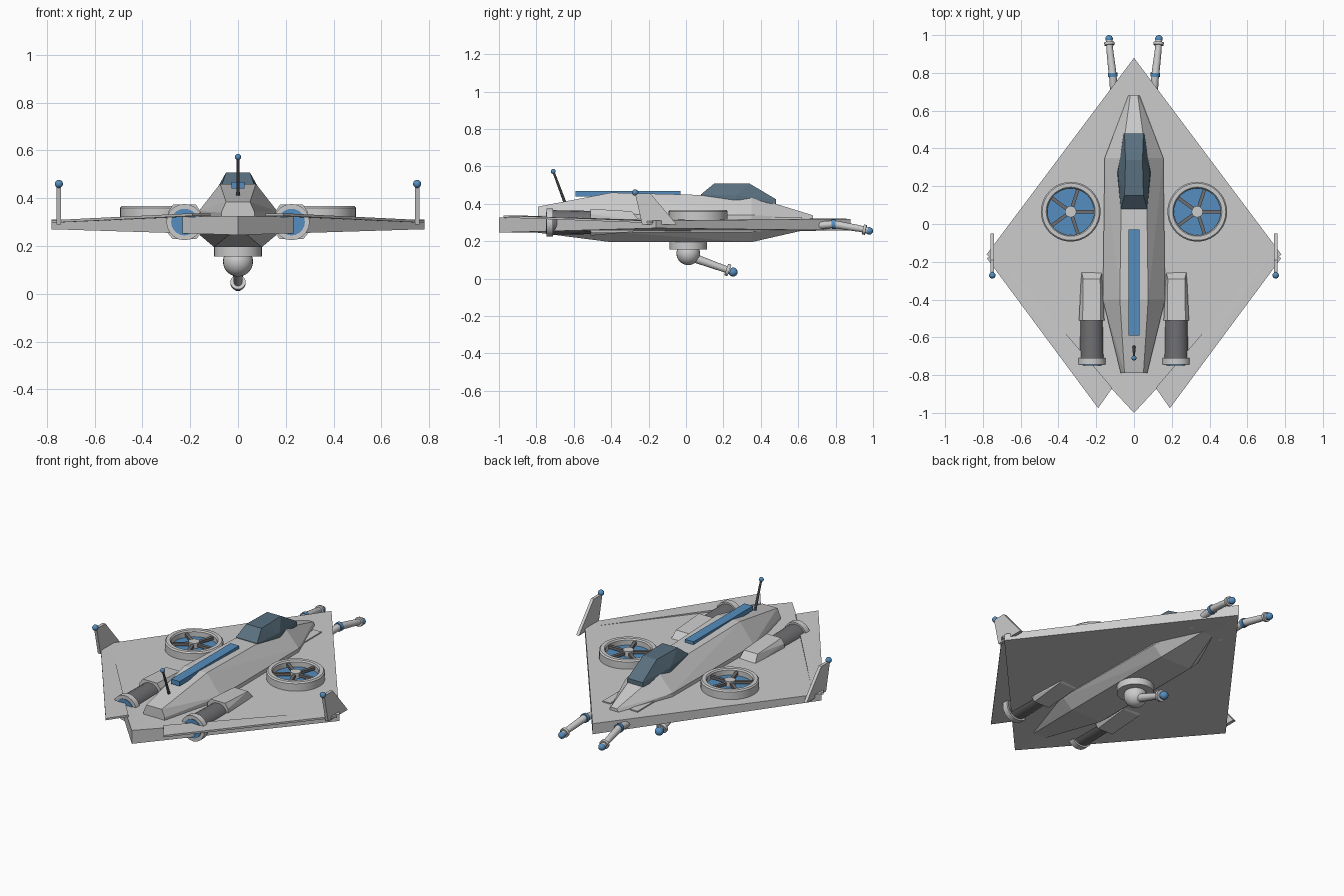
import bpy, bmesh, math
from mathutils import Vector

if "Cube" in bpy.data.objects:
    bpy.data.objects.remove(bpy.data.objects["Cube"])


def material(name, rgb):
    m = bpy.data.materials.new(name)
    m.diffuse_color = (*rgb, 1)
    m.use_nodes = True
    m.node_tree.nodes["Principled BSDF"].inputs["Base Color"].default_value = m.diffuse_color
    return m


BLUE = material("blue", (0.09, 0.27, 0.52))
GLASS = material("glass", (0.10, 0.16, 0.21))
DARK = material("dark_grey", (0.16, 0.16, 0.17))


def finish(name, bm, mat=None, smooth=False):
    bmesh.ops.recalc_face_normals(bm, faces=bm.faces[:])
    me = bpy.data.meshes.new(name)
    bm.to_mesh(me)
    bm.free()
    ob = bpy.data.objects.new(name, me)
    bpy.context.collection.objects.link(ob)
    if mat:
        me.materials.append(mat)
    if smooth:
        bpy.ops.object.select_all(action='DESELECT')
        ob.select_set(True)
        bpy.context.view_layer.objects.active = ob
        bpy.ops.object.shade_smooth_by_angle(angle=math.radians(35))
    return ob


def hull(name, pts, mat=None):
    """Faceted convex solid around a few points."""
    bm = bmesh.new()
    for p in pts:
        bm.verts.new(p)
    out = bmesh.ops.convex_hull(bm, input=bm.verts[:])
    junk = {g for g in out["geom_interior"] + out["geom_unused"] if isinstance(g, bmesh.types.BMVert)}
    bmesh.ops.delete(bm, geom=list(junk), context='VERTS')
    bmesh.ops.dissolve_limit(bm, angle_limit=0.006, verts=bm.verts[:], edges=bm.edges[:])
    return finish(name, bm, mat)


def box(name, x0, x1, y0, y1, z0, z1, mat=None):
    return hull(name, [(x, y, z) for x in (x0, x1) for y in (y0, y1) for z in (z0, z1)], mat)


def rod(name, a, b, r1, r2=None, mat=None, sides=20):
    """Cylinder or cone between two points."""
    a, b = Vector(a), Vector(b)
    bm = bmesh.new()
    bmesh.ops.create_cone(bm, cap_ends=True, segments=sides, radius1=r1,
                          radius2=r1 if r2 is None else r2, depth=(b - a).length)
    rot = (b - a).to_track_quat('Z', 'Y')
    for v in bm.verts:
        v.co = rot @ v.co + (a + b) / 2
    return finish(name, bm, mat, True)


def ball(name, c, r, mat=None):
    bm = bmesh.new()
    bmesh.ops.create_uvsphere(bm, u_segments=24, v_segments=14, radius=r)
    bmesh.ops.translate(bm, vec=c, verts=bm.verts[:])
    return finish(name, bm, mat, True)


def ring(name, c, profile, sides=40):
    """Closed (radius, z) profile turned about a vertical axis."""
    bm = bmesh.new()
    loops = []
    for i in range(sides):
        t = 2 * math.pi * i / sides
        loops.append([bm.verts.new((c[0] + r * math.cos(t), c[1] + r * math.sin(t), z)) for r, z in profile])
    n = len(profile)
    for i in range(sides):
        p, q = loops[i], loops[(i + 1) % sides]
        for j in range(n):
            bm.faces.new((p[j], p[(j + 1) % n], q[(j + 1) % n], q[j]))
    return finish(name, bm, None, True)


def sections(data):
    """Left-right symmetric points from {y: [(x, z), ...]}."""
    return [(s * x, y, z) for y, sec in data.items() for x, z in sec for s in (-1, 1)]


# Diamond wing
hull("wing", sections({0.88: [(0, .257), (0, .32)],
                       -0.16: [(.78, .27), (.78, .31)],
                       -1.0: [(0, .246), (0, .326)]}))

# Fuselage, canopy and spine strip
hull("fuselage", sections({
    0.68: [(.02, .338), (.03, .32), (.03, .29), (.02, .27)],
    0.35: [(.065, .44), (.155, .34), (.155, .25), (.10, .195)],
    -0.40: [(.075, .46), (.165, .345), (.165, .25), (.10, .195)],
    -0.79: [(.05, .385), (.07, .34), (.07, .27), (.04, .245)]}))
hull("canopy", sections({
    0.48: [(.055, .40), (.05, .425)],
    0.34: [(.045, .508)],
    0.27: [(.088, .42), (.085, .445)],
    0.15: [(.05, .508)],
    0.08: [(.07, .43), (.07, .45)]}), GLASS)
box("spine_strip", -.028, .028, -.59, -.03, .44, .468, BLUE)

# Rear antenna
rod("antenna", (0, -.645, .40), (0, -.71, .575), .008, .006, DARK, 10)
ball("antenna_tip", (0, -.71, .573), .013, BLUE)

# Belly turret
rod("turret_base", (0, .012, .155), (0, .012, .205), .10, sides=32)
ball("turret_ball", (0, .012, .135), .063)
rod("turret_barrel", (0, .03, .115), (0, .24, .04), .024, .017)
rod("turret_flange", (0, .215, .049), (0, .232, .043), .032)
ball("turret_muzzle", (0, .252, .035), .024, BLUE)

for s, side in ((-1, "left"), (1, "right")):
    # Trailing-edge flap
    hull(side + "_flap", [(s * x, y, z + d) for x, y, z in
                          ((.78, -.18, .297), (.19, -.975, .326), (.115, -.868, .326), (.72, -.16, .30))
                          for d in (0, .011)])

    # Wingtip fin with light
    hull(side + "_fin", [(s * .75 + d, y, z) for d in (-.009, .009) for y, z in
                         ((-.05, .29), (-.235, .29), (-.272, .455), (-.19, .455))])
    ball(side + "_fin_light", (s * .75, -.272, .46), .017, BLUE)

    # Lift fan
    cx, cy = s * .335, .065
    ring(side + "_fan_rim", (cx, cy), [(.124, .30), (.158, .30), (.158, .36), (.151, .368), (.130, .368), (.124, .36)])
    rod(side + "_fan_disc", (cx, cy, .30), (cx, cy, .33), .126, mat=BLUE, sides=40)
    rod(side + "_fan_hub", (cx, cy, .32), (cx, cy, .362), .03)
    for i in range(5):
        t = 2 * math.pi * i / 5
        u, n = Vector((math.cos(t), math.sin(t), 0)), Vector((-math.sin(t), math.cos(t), 0))
        hull(f"{side}_fan_spoke_{i + 1}", [Vector((cx, cy, z)) + u * r + n * w
                                           for z in (.338, .354) for r in (.02, .128) for w in (-.009, .009)], DARK)

    # Engine cowl and nozzle
    ex = s * .224
    hull(side + "_engine_cowl", [(ex + d * w, y, z) for d in (-1, 1) for w, y, z in
                                 ((.055, -.25, .27), (.055, -.25, .31), (.045, -.29, .36), (.055, -.29, .25),
                                  (.067, -.51, .345), (.048, -.51, .373), (.067, -.51, .25), (.05, -.51, .23))])
    rod(side + "_nozzle", (ex, -.72, .30), (ex, -.50, .30), .066, .062, DARK)
    rod(side + "_nozzle_ring", (ex, -.745, .30), (ex, -.71, .30), .076)
    rod(side + "_nozzle_glow", (ex, -.749, .30), (ex, -.74, .30), .056, mat=BLUE)

    # Nose gun: mount, joint, bent barrel, muzzle
    box(side + "_gun_mount", s * .065, s * .115, .38, .62, .265, .326)
    rod(side + "_gun_arm", (s * .10, .60, .275), (s * .113, .80, .292), .02)
    rod(side + "_gun_joint", (s * .112, .78, .29), (s * .113, .80, .291), .026, mat=BLUE)
    rod(side + "_gun_barrel", (s * .113, .79, .291), (s * .128, .92, .269), .021, .018)
    ball(side + "_gun_elbow", (s * .128, .92, .269), .018)
    rod(side + "_gun_tip", (s * .128, .92, .269), (s * .132, .975, .257), .017)
    rod(side + "_gun_flange", (s * .130, .947, .263), (s * .131, .962, .26), .027)
    ball(side + "_gun_muzzle", (s * .132, .98, .255), .02, BLUE)
